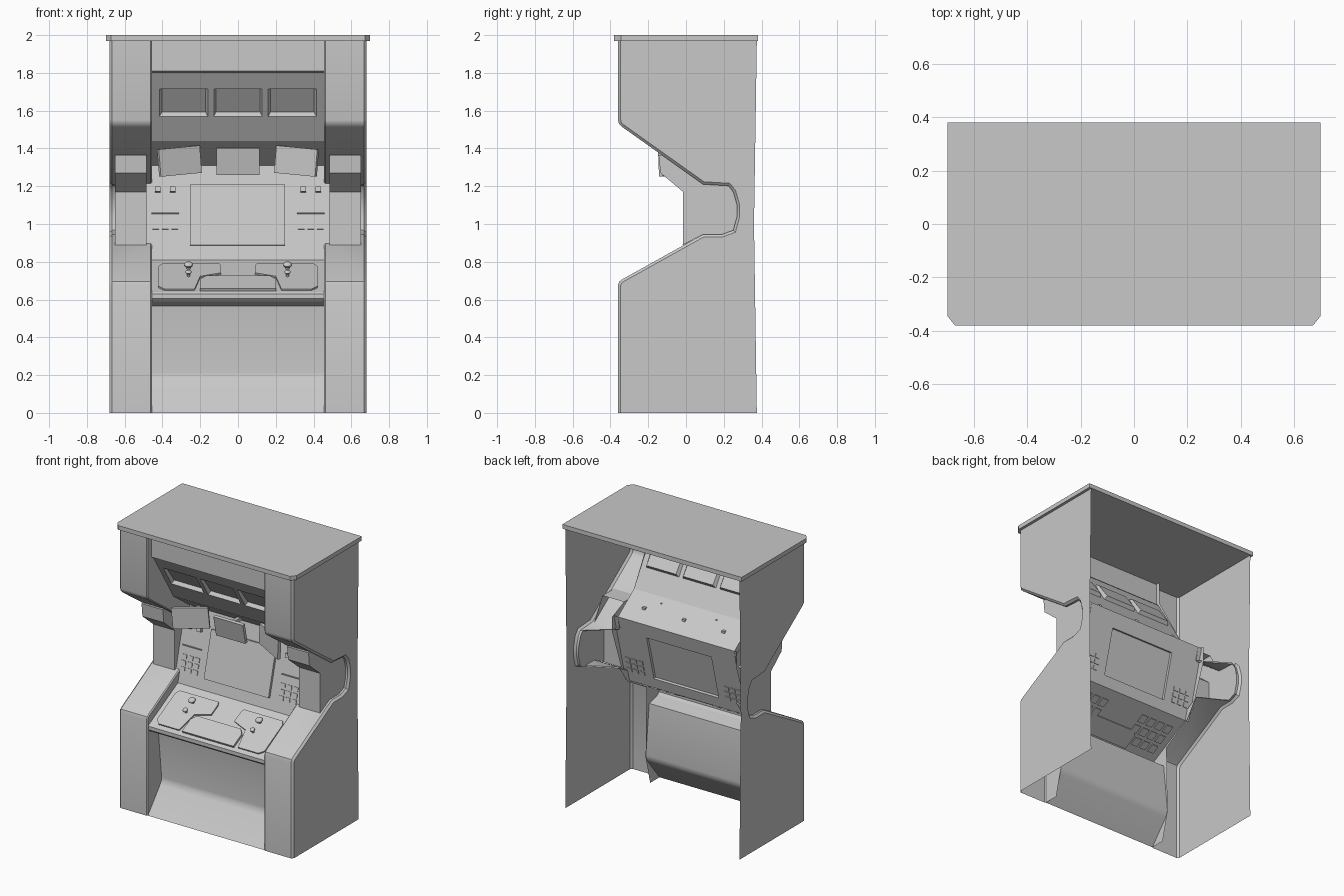
import bpy, bmesh, math
from mathutils import Vector, Matrix

cube = bpy.data.objects.get("Cube")
if cube:
    bpy.data.objects.remove(cube, do_unlink=True)

GREY = (0.58, 0.58, 0.58, 1)
grey = bpy.data.materials.new("plain grey")
grey.use_nodes = True
grey.diffuse_color = GREY
grey.node_tree.nodes["Principled BSDF"].inputs["Base Color"].default_value = GREY


def finish(name, bm, recalc=False, smooth=False):
    if recalc:
        bmesh.ops.recalc_face_normals(bm, faces=bm.faces[:])
    mesh = bpy.data.meshes.new(name)
    bm.to_mesh(mesh)
    bm.free()
    mesh.materials.append(grey)
    obj = bpy.data.objects.new(name, mesh)
    bpy.context.collection.objects.link(obj)
    if smooth:
        bpy.ops.object.select_all(action="DESELECT")
        obj.select_set(True)
        bpy.context.view_layer.objects.active = obj
        bpy.ops.object.shade_smooth_by_angle(angle=math.radians(35))
    return obj


def strip(bm, rows):
    """Quads between neighbouring rows of points."""
    grid = [[bm.verts.new(p) for p in row] for row in rows]
    for a, b in zip(grid, grid[1:]):
        for i in range(len(a) - 1):
            bm.faces.new((a[i], a[i + 1], b[i + 1], b[i]))


def loft(bm, x0, x1, profile):
    strip(bm, [[(x0, y, z) for y, z in profile], [(x1, y, z) for y, z in profile]])


def flat(bm, x, outline):
    bm.faces.new([bm.verts.new((x, y, z)) for y, z in outline])


def offset(profile, d):
    """Moves a y-z profile towards the cabinet body with mitred corners."""
    pts = [Vector(p) for p in profile]
    normals = []
    for a, b in zip(pts, pts[1:]):
        t = (b - a).normalized()
        normals.append(Vector((t.y, -t.x)))
    out = [pts[0] + normals[0] * d]
    for p, m, n in zip(pts[1:], normals, normals[1:]):
        out.append(p + (m + n) * d / (1 + m.dot(n)))
    out.append(pts[-1] + normals[-1] * d)
    return [tuple(p) for p in out]


def along(line, z):
    (y0, z0), (y1, z1) = line
    return y0 + (y1 - y0) * (z - z0) / (z1 - z0)


def normal(line):
    (y0, z0), (y1, z1) = line
    return Vector((0, z0 - z1, y1 - y0)).normalized()


def sheet(name, line, xs, zs, cells=(), depth=0, inset=0.0):
    """Sloping sheet cut at xs and zs; the listed cells are raised or sunk."""
    bm = bmesh.new()
    strip(bm, [[(x, along(line, z), z) for x in xs] for z in zs])
    bm.faces.ensure_lookup_table()
    picked = [bm.faces[r * (len(xs) - 1) + c] for c, r in cells]
    if picked:
        n = normal(line)
        for face in bmesh.ops.extrude_discrete_faces(bm, faces=picked)["faces"]:
            mid = face.calc_center_median()
            for v in face.verts:
                v.co += n * depth
                v.co.x -= math.copysign(inset, v.co.x - mid.x)
                v.co.z -= math.copysign(inset, v.co.z - mid.z)
    return finish(name, bm)


def plate(name, outline, line, thick, lift=0.0):
    """Plate with an x-z outline, lying on a sloping line."""
    bm = bmesh.new()
    n = normal(line)
    face = bm.faces.new([bm.verts.new(Vector((x, along(line, z), z)) + n * lift)
                         for x, z in outline])
    top = bmesh.ops.extrude_face_region(bm, geom=[face])["geom"]
    for v in top:
        if isinstance(v, bmesh.types.BMVert):
            v.co += n * thick
    return finish(name, bm, True)


def rect(x, z, w, h):
    return [(x - w/2, z - h/2), (x + w/2, z - h/2), (x + w/2, z + h/2), (x - w/2, z + h/2)]


def box(name, centre, size, rot=Matrix()):
    bm = bmesh.new()
    bmesh.ops.create_cube(bm, size=1, matrix=Matrix.Translation(centre) @ rot
                          @ Matrix.Diagonal((*size, 1)))
    return finish(name, bm)


def turn(angle, axis):
    return Matrix.Rotation(math.radians(angle), 4, axis)


# Roof slab with clipped front corners
bm = bmesh.new()
roof = bm.faces.new([bm.verts.new((x, y, 1.97)) for x, y in (
    (-0.7, 0.38), (-0.7, -0.345), (-0.672, -0.38), (0.672, -0.38), (0.7, -0.345), (0.7, 0.38))])
for g in bmesh.ops.extrude_face_region(bm, geom=[roof])["geom"]:
    if isinstance(g, bmesh.types.BMVert):
        g.co.z = 2
finish("roof", bm, True)

# Side shells: outer panel, chamfered edges, pillar front and inner walls;
# the pillar front narrows to a thin rim around the notch
low = [(-0.36, 0), (-0.36, 0.675), (-0.354, 0.695), (-0.338, 0.707), (0.09, 0.945)]
notch = [(0.19, 0.945), (0.25, 0.967), (0.27, 1.04), (0.27, 1.1), (0.25, 1.17), (0.225, 1.202)]
high = [(0.09, 1.21), (-0.338, 1.514), (-0.355, 1.53), (-0.36, 1.55), (-0.36, 1.97)]
front = low + notch + high
edge = offset(front, 0.014)
inner = offset(front, 0.007)
for s, side in ((1, "left"), (-1, "right")):
    bm = bmesh.new()
    flat(bm, s * 0.68, edge + [(0.375, 1.97), (0.36, 1.0), (0.375, 0)])
    strip(bm, [[(s * 0.68, y, z) for y, z in edge],
               [(s * 0.666, y, z) for y, z in front],
               [(s * (0.65 if p in notch else 0.462), *p) for p in front],
               [(s * (0.645 if p in notch else 0.455), *q) for p, q in zip(front, inner)]])
    flat(bm, s * 0.455, inner[:len(low)] + [(0.0, 0.81), (-0.21, 0.69), (-0.2, 0.2), (-0.25, 0)])
    flat(bm, s * 0.455, inner[-len(high):] + [(-0.28, 1.97), (-0.28, 1.81), (-0.07, 1.44),
                                              (0.11, 1.31)])
    finish(side + "_shell", bm, True, True)

    # Hooded block in the notch: the outer wall closes the notch, the inner meets the board
    hood = [(0.0, 1.365), (-0.145, 1.365), (-0.135, 1.27), (-0.015, 1.17), (-0.015, 0.89)]
    bm = bmesh.new()
    loft(bm, s * 0.485, s * 0.652, hood)
    flat(bm, s * 0.652, hood + [(0.09, 0.945)] + notch + [(0.09, 1.21)])
    flat(bm, s * 0.485, hood + [(0.02, 0.89), (0.13, 1.2), (0.13, 1.31)])
    finish(side + "_hood", bm, True)

# Header, sloping fascia with sunk windows, and soffit
sheet("header", ((-0.315, 1.81), (-0.315, 1.97)), (-0.455, 0.455), (1.81, 1.97))
sheet("header_lip", ((-0.29, 1.8), (-0.315, 1.81)), (-0.455, 0.455), (1.8, 1.81))
sheet("fascia", ((-0.07, 1.44), (-0.3, 1.81)),
      (-0.455, -0.415, -0.16, -0.128, 0.128, 0.16, 0.415, 0.455),
      (1.44, 1.57, 1.715, 1.81), [(1, 1), (3, 1), (5, 1)], -0.02, 0.012)
sheet("soffit", ((0.11, 1.31), (-0.07, 1.44)), (-0.455, 0.455), (1.31, 1.44))

# Main board with raised screen
board = ((-0.02, 0.81), (0.11, 1.31))
sheet("board", board, (-0.485, -0.255, 0.25, 0.485), (0.81, 0.885, 1.205, 1.31),
      [(1, 1)], 0.018)
for s, side in ((1, "left"), (-1, "right")):
    plate(side + "_ledge", rect(s * 0.385, 1.055, 0.145, 0.006), board, 0.012)
    for x in (0.345, 0.425):
        plate(side + "_switch", rect(s * x, 1.18, 0.03, 0.026), board, 0.024)
    for x in (0.335, 0.385, 0.435):
        for z in (0.905, 0.945, 0.985):
            plate(side + "_key", rect(s * x, z, 0.036, 0.028), board, 0.01, -0.005)

# Three small hanging displays on brackets
for name, x, y, w, rot in (("centre", 0, -0.085, 0.23, turn(12, "X")),
                           ("left", 0.31, -0.085, 0.24, turn(-25, "Z") @ turn(5, "Y")),
                           ("right", -0.31, -0.085, 0.24, turn(25, "Z") @ turn(-5, "Y"))):
    box(name + "_display", (x, y, 1.333), (w, 0.022, 0.145), rot)
    box(name + "_bracket", (x, -0.025, 1.37), (0.024, 0.11, 0.024))

# Control desk with front lip
desk = ((-0.34, 0.64), (-0.02, 0.81))
sheet("desk", desk, (-0.455, 0.455), (0.64, 0.81))
bm = bmesh.new()
loft(bm, -0.455, 0.455, [(-0.24, 0.565), (-0.335, 0.59), (-0.35, 0.605), (-0.35, 0.63), (-0.34, 0.64)])
finish("desk_lip", bm)

# Control plates, knobs and the key grid below
n = normal(desk)
tilt = n.to_track_quat("Z", "Y").to_matrix().to_4x4()
for s, side in ((1, "left"), (-1, "right")):
    outline = [(0.42, 0.662), (0.42, 0.768), (0.4, 0.783), (0.1, 0.783), (0.09, 0.773),
               (0.09, 0.733), (0.2, 0.715), (0.23, 0.648), (0.39, 0.648)]
    plate(side + "_control_plate", [(s * x, z) for x, z in outline], desk, 0.01)
    for x, z, r in ((0.262, 0.755, 0.024), (0.262, 0.715, 0.017)):
        bm = bmesh.new()
        base = Vector((s * x, along(desk, z), z))
        bmesh.ops.create_cone(bm, cap_ends=True, segments=12, radius1=r * 0.45, radius2=r * 0.45,
                              depth=0.04, matrix=Matrix.Translation(base + n * 0.02) @ tilt)
        bmesh.ops.create_uvsphere(bm, u_segments=12, v_segments=8, radius=r, matrix=Matrix.Translation(
            base + n * 0.034) @ tilt @ Matrix.Diagonal((1, 1, 0.6, 1)))
        finish(side + "_knob", bm, False, True)
    for i in range(4):
        for j in range(3):
            plate(side + "_under_key", rect(s * (0.17 + i * 0.07), 0.68 + j * 0.04, 0.05, 0.028),
                  desk, 0.006, -0.008)
plate("centre_plate", [(-0.2, 0.645), (0.2, 0.645), (0.2, 0.695), (0.17, 0.712),
                       (-0.17, 0.712), (-0.2, 0.695)], desk, 0.024, -0.008)

# Kick panel curving out to the floor
bm = bmesh.new()
loft(bm, -0.455, 0.455, [(-0.24, 0.565), (-0.202, 0.215), (-0.206, 0.188), (-0.22, 0.165), (-0.355, 0)])
finish("kick_panel", bm, False, True)
